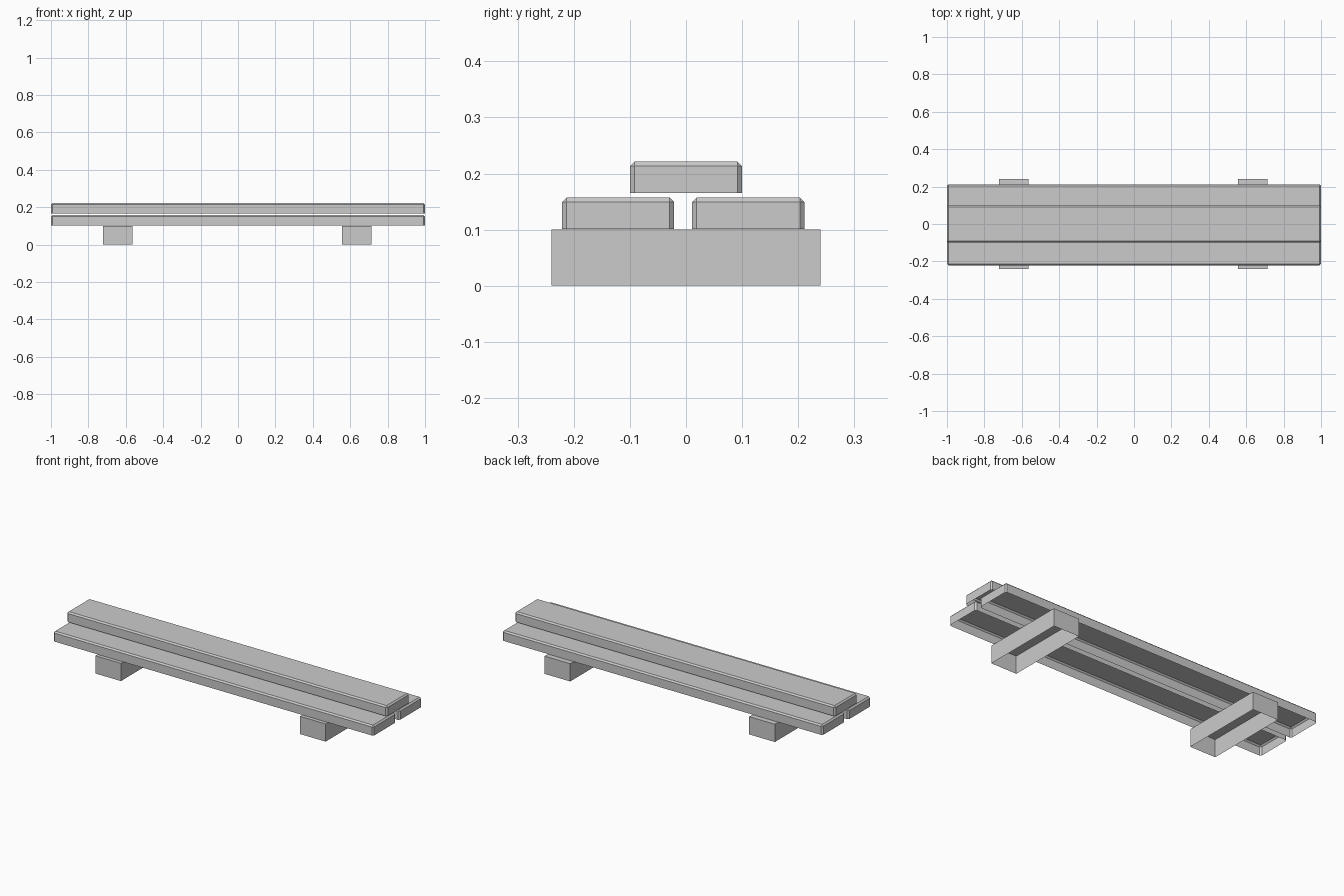
import bpy
import bmesh
from mathutils import Matrix, Vector

if "Cube" in bpy.data.objects:
    bpy.data.objects.remove(bpy.data.objects["Cube"], do_unlink=True)

GREY = (0.6, 0.6, 0.6, 1.0)
grey = bpy.data.materials.new("plain_grey")
grey.use_nodes = True
grey.diffuse_color = GREY
grey.node_tree.nodes["Principled BSDF"].inputs["Base Color"].default_value = GREY


def open_box(name, center, size, chamfer=0.0):
    """Box without an underside, optionally chamfered on every edge but the bottom rim."""
    bm = bmesh.new()
    bmesh.ops.create_cube(bm, size=1.0, matrix=Matrix.Diagonal((*size, 1.0)))
    if chamfer:
        edges = [e for e in bm.edges if max(v.co.z for v in e.verts) > 0]
        bmesh.ops.bevel(bm, geom=edges, offset=chamfer, segments=1,
                        affect='EDGES', clamp_overlap=True)
    bm.normal_update()
    underside = [f for f in bm.faces if f.normal.z < -0.9]
    bmesh.ops.delete(bm, geom=underside, context='FACES')
    bmesh.ops.translate(bm, verts=bm.verts, vec=Vector(center))
    mesh = bpy.data.meshes.new(name)
    bm.to_mesh(mesh)
    bm.free()
    mesh.materials.append(grey)
    obj = bpy.data.objects.new(name, mesh)
    bpy.context.collection.objects.link(obj)
    return obj


# Three chamfered planks: two side by side and one resting above the gap
PLANK = (2.0, 0.2, 0.056)
for name, y, bottom in (("front_plank", -0.121, 0.101),
                        ("back_plank", 0.111, 0.101),
                        ("upper_plank", 0.0, 0.165)):
    open_box(name, (0, y, bottom + PLANK[2] / 2), PLANK, chamfer=0.008)

# Two cross supports under the planks
for name, x in (("right_support", -0.643), ("left_support", 0.635)):
    open_box(name, (x, 0, 0.05), (0.16, 0.48, 0.1))
